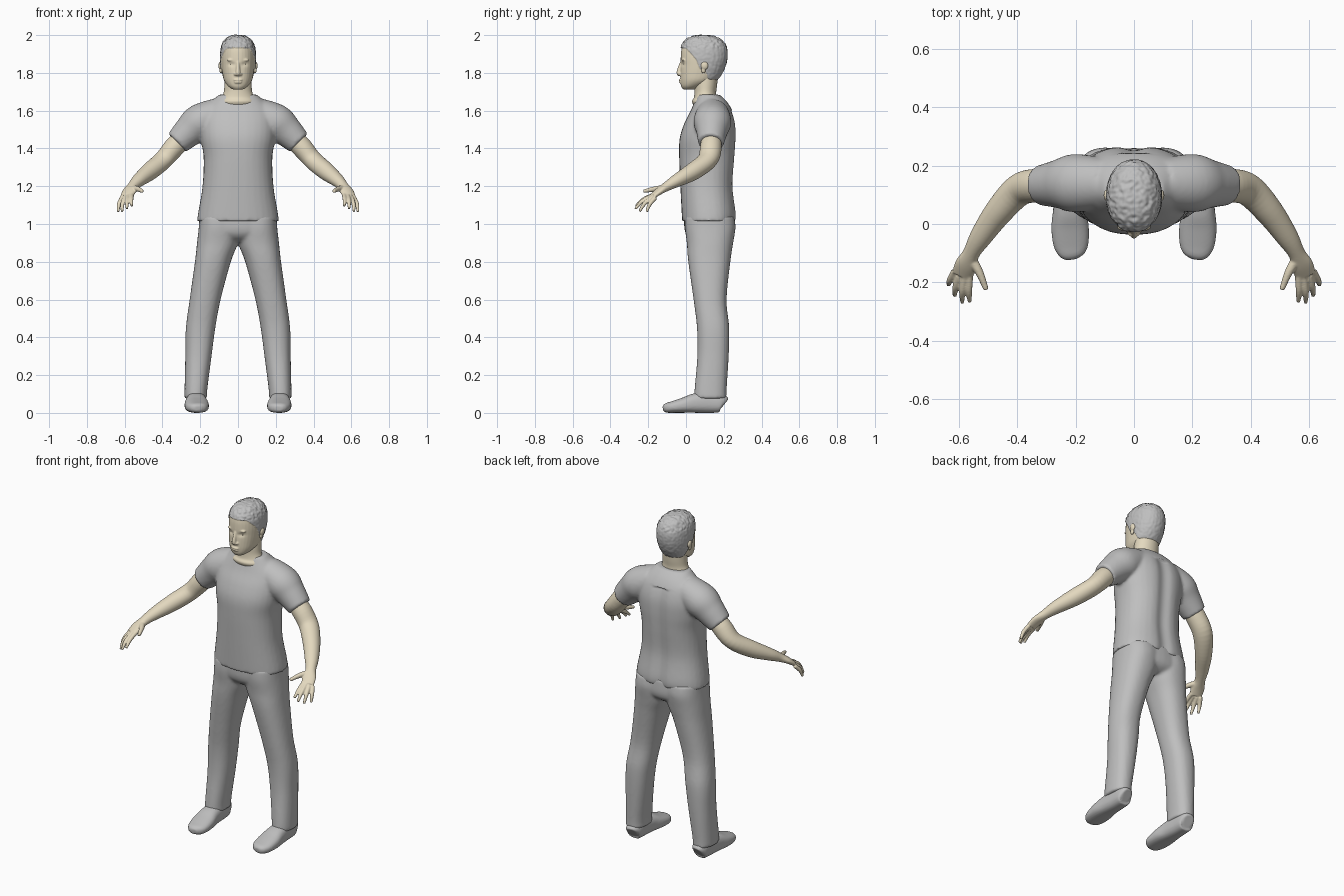
import bpy, bmesh, math
from mathutils import Vector, Matrix, noise

cube = bpy.data.objects.get("Cube")
if cube:
    bpy.data.objects.remove(cube, do_unlink=True)


def material(name, rgb):
    m = bpy.data.materials.new(name)
    m.use_nodes = True
    m.diffuse_color = (*rgb, 1)
    m.node_tree.nodes["Principled BSDF"].inputs["Base Color"].default_value = (*rgb, 1)
    return m


GREY = material("cloth_grey", (0.52, 0.52, 0.52))
SKIN = material("skin_tan", (0.77, 0.69, 0.52))
SIDES = 32


def smooth_rows(rows, steps=5):
    """Catmull-Rom interpolation of parameter rows."""
    out = []
    for i in range(len(rows) - 1):
        a, b, c, d = (rows[max(0, min(len(rows) - 1, i + k))] for k in (-1, 0, 1, 2))
        for s in range(steps):
            t = s / steps
            out.append([0.5 * (2 * q + (r - p) * t + (2 * p - 5 * q + 4 * r - w) * t * t
                               + (3 * q - p - 3 * r + w) * t ** 3)
                        for p, q, r, w in zip(a, b, c, d)])
    return out + [list(rows[-1])]


def oval(power):
    for k in range(SIDES):
        a = 2 * math.pi * k / SIDES
        c, s = math.cos(a), math.sin(a)
        yield (math.copysign(abs(c) ** (2 / power), c),
               math.copysign(abs(s) ** (2 / power), s))


def skin_rings(bm, rings):
    loops = [[bm.verts.new(p) for p in ring] for ring in rings]
    for a, b in zip(loops, loops[1:]):
        for k in range(SIDES):
            j = (k + 1) % SIDES
            bm.faces.new((a[k], a[j], b[j], b[k]))
    bm.faces.new(loops[0][::-1])
    bm.faces.new(loops[-1])


def loft(bm, rows, power=2.0, side=1):
    """Level sections, each given as z, x from, x to, y from, y to."""
    rings = []
    for z, x0, x1, y0, y1 in smooth_rows(rows):
        rings.append([(side * ((x0 + x1) / 2 + u * (x1 - x0) / 2),
                       (y0 + y1) / 2 + v * (y1 - y0) / 2, z) for u, v in oval(power)])
    skin_rings(bm, rings)


def tube(bm, rows, power=2.0, side=1):
    """Sections along a path, each given as x, y, z, thickness, width."""
    rows = smooth_rows(rows)
    pts = [Vector(r[:3]) for r in rows]
    rings = []
    for i, r in enumerate(rows):
        t = (pts[min(i + 1, len(pts) - 1)] - pts[max(i - 1, 0)]).normalized()
        across = t.cross(Vector((0, 0, 1))).normalized()
        up = across.cross(t)
        ring = [pts[i] + across * u * r[4] + up * v * r[3] for u, v in oval(power)]
        rings.append([(side * p.x, p.y, p.z) for p in ring])
    skin_rings(bm, rings)


def ball(bm, centre, size):
    m = Matrix.Translation(centre) @ Matrix.Diagonal((*size, 1))
    bmesh.ops.create_uvsphere(bm, u_segments=20, v_segments=12, radius=1, matrix=m)


def finish(bm, name, mat, voxel=0, relax=4, tweak=None):
    """Fuse overlapping pieces into one smooth skin and make the object."""
    bmesh.ops.recalc_face_normals(bm, faces=bm.faces[:])
    me = bpy.data.meshes.new(name)
    bm.to_mesh(me)
    bm.free()
    ob = bpy.data.objects.new(name, me)
    bpy.context.scene.collection.objects.link(ob)
    if voxel:
        mod = ob.modifiers.new("fuse", 'REMESH')
        mod.mode, mod.voxel_size = 'VOXEL', voxel
        mod = ob.modifiers.new("relax", 'SMOOTH')
        mod.factor, mod.iterations = 0.5, relax
        deps = bpy.context.evaluated_depsgraph_get()
        me = bpy.data.meshes.new_from_object(ob.evaluated_get(deps))
        ob.modifiers.clear()
        ob.data = me
    if tweak:
        moved = [tweak(v.co.copy(), v.normal.copy()) for v in me.vertices]
        for v, co in zip(me.vertices, moved):
            v.co = co
    me.materials.clear()
    me.materials.append(mat)
    for p in me.polygons:
        p.use_smooth = True
        p.material_index = 0
    me.update()
    return ob


# Shirt: torso with short sleeves and a shallow groove down the spine
bm = bmesh.new()
loft(bm, [(1.015, -.217, .217, -.02, .265), (1.06, -.211, .211, -.023, .268),
          (1.2, -.188, .188, -.03, .252), (1.35, -.182, .182, -.036, .262),
          (1.45, -.197, .197, -.034, .268), (1.53, -.2, .2, -.01, .265),
          (1.6, -.185, .185, .025, .245), (1.65, -.14, .14, .045, .215),
          (1.685, -.1, .1, .058, .178)], 2.3)
for s in (1, -1):
    tube(bm, [(.1, .14, 1.59, .08, .085), (.2, .14, 1.54, .096, .1),
              (.26, .137, 1.49, .083, .083), (.322, .132, 1.43, .067, .068)], side=s)


def spine(co, n):
    if co.y > .15 and co.z < 1.6:
        co.y -= .016 * math.exp(-(co.x / .04) ** 2)
    return co


finish(bm, "shirt", GREY, .009, 5, spine)

# Trousers: hips and two legs
bm = bmesh.new()
loft(bm, [(1.05, -.203, .203, -.01, .255), (.97, -.205, .205, -.008, .26),
          (.93, -.17, .17, .012, .245), (.905, -.08, .08, .05, .21)], 2.2)
for s in (1, -1):
    loft(bm, [(1.04, -.02, .204, -.005, .255), (.98, -.01, .208, -.006, .262),
              (.9, 0, .217, .004, .25), (.8, .038, .228, .012, .235),
              (.6, .092, .256, .04, .215), (.45, .12, .276, .058, .229),
              (.3, .14, .279, .06, .226), (.12, .163, .283, .045, .215),
              (.075, .163, .283, .045, .215)], 2.3, s)
finish(bm, "trousers", GREY, .009, 5)

# Shoes
for s, label in ((1, "left"), (-1, "right")):
    bm = bmesh.new()
    tube(bm, [(.22, .2, .045, .035, .03), (.221, .185, .052, .05, .045),
              (.221, .12, .056, .056, .05), (.221, .05, .052, .052, .056),
              (.219, -.01, .041, .041, .064), (.216, -.07, .031, .031, .06),
              (.214, -.105, .026, .025, .044), (.212, -.121, .024, .014, .02)], 2.5, s)
    finish(bm, label + "_shoe", GREY, .006, 2)

# Arms with hands
fingers = [((.563, -.178, 1.152), (.565, -.228, 1.128), (.563, -.266, 1.095)),
           ((.581, -.183, 1.147), (.588, -.232, 1.12), (.588, -.268, 1.08)),
           ((.599, -.176, 1.142), (.611, -.218, 1.11), (.614, -.246, 1.067)),
           ((.614, -.162, 1.14), (.63, -.192, 1.105), (.635, -.208, 1.065))]
for s, label in ((1, "left"), (-1, "right")):
    bm = bmesh.new()
    tube(bm, [(.28, .133, 1.465, .05, .05), (.335, .132, 1.41, .055, .057),
              (.395, .115, 1.34, .049, .055), (.465, .04, 1.28, .047, .048),
              (.525, -.045, 1.232, .035, .038), (.557, -.1, 1.2, .025, .029),
              (.575, -.14, 1.175, .019, .038), (.588, -.175, 1.148, .014, .036)], side=s)
    for path in fingers:
        tube(bm, [(*p, r, r) for p, r in zip(path, (.012, .011, .007))], side=s)
    tube(bm, [(.56, -.115, 1.19, .018, .018), (.53, -.165, 1.185, .014, .014),
              (.506, -.225, 1.173, .009, .009)], side=s)
    finish(bm, label + "_arm", SKIN, .004, 3)

# Neck
bm = bmesh.new()
loft(bm, [(1.6, -.085, .085, .06, .16), (1.645, -.096, .096, .032, .162),
          (1.67, -.086, .086, .042, .161), (1.7, -.075, .075, .045, .16),
          (1.74, -.072, .072, .045, .165), (1.8, -.07, .07, .05, .17)])
finish(bm, "neck", SKIN)

# Head: skull, nose, lips and brows fused together
bm = bmesh.new()
loft(bm, [(1.713, -.03, .03, -.016, .05), (1.73, -.053, .053, -.026, .09),
          (1.76, -.074, .074, -.03, .155), (1.8, -.083, .083, -.03, .187),
          (1.84, -.088, .088, -.028, .205), (1.88, -.09, .09, -.028, .214),
          (1.92, -.087, .087, -.025, .214), (1.95, -.079, .079, -.016, .203),
          (1.975, -.062, .062, .006, .18), (1.988, -.042, .042, .035, .15),
          (1.994, -.015, .015, .07, .11)], 2.15)
tube(bm, [(0, -.022, 1.86, .008, .008), (0, -.033, 1.825, .011, .01),
          (0, -.038, 1.798, .012, .013), (0, -.034, 1.786, .006, .01)])
ball(bm, (0, -.029, 1.762), (.024, .009, .006))
ball(bm, (0, -.028, 1.751), (.021, .009, .007))
for s in (1, -1):
    ball(bm, (s * .013, -.03, 1.793), (.009, .011, .008))
    ball(bm, (s * .034, -.012, 1.868), (.024, .012, .008))

hairline = [(-.1, 1.937), (.0, 1.932), (.03, 1.9), (.055, 1.87), (.075, 1.82),
            (.1, 1.82), (.12, 1.768), (.3, 1.75)]


def in_hair(co):
    for (y0, z0), (y1, z1) in zip(hairline, hairline[1:]):
        if y0 <= co.y < y1:
            return co.z > z0 + (z1 - z0) * (co.y - y0) / (y1 - y0)
    return False


def shape_head(co, n):
    if in_hair(co):
        rough = .005 if co.z > 1.93 else .0015
        return co + n * (.006 + rough * noise.noise(co * 70))
    if co.y < .03:
        d = ((abs(co.x) - .034) / .018) ** 2 + ((co.z - 1.845) / .011) ** 2
        co.y += .006 * math.exp(-d)
    return co


head = finish(bm, "head_and_hair", SKIN, .004, 2, shape_head)
head.data.materials.append(GREY)
for p in head.data.polygons:
    p.material_index = int(in_hair(p.center))

# Eyes and ears
for s, label in ((1, "left"), (-1, "right")):
    bm = bmesh.new()
    ball(bm, (s * .034, -.002, 1.844), (.014, .012, .007))
    finish(bm, label + "_eye", SKIN)
    bm = bmesh.new()
    ball(bm, (s * .093, .098, 1.838), (.011, .02, .022))
    ball(bm, (s * .09, .092, 1.815), (.009, .012, .018))
    finish(bm, label + "_ear", SKIN, .003, 3)
